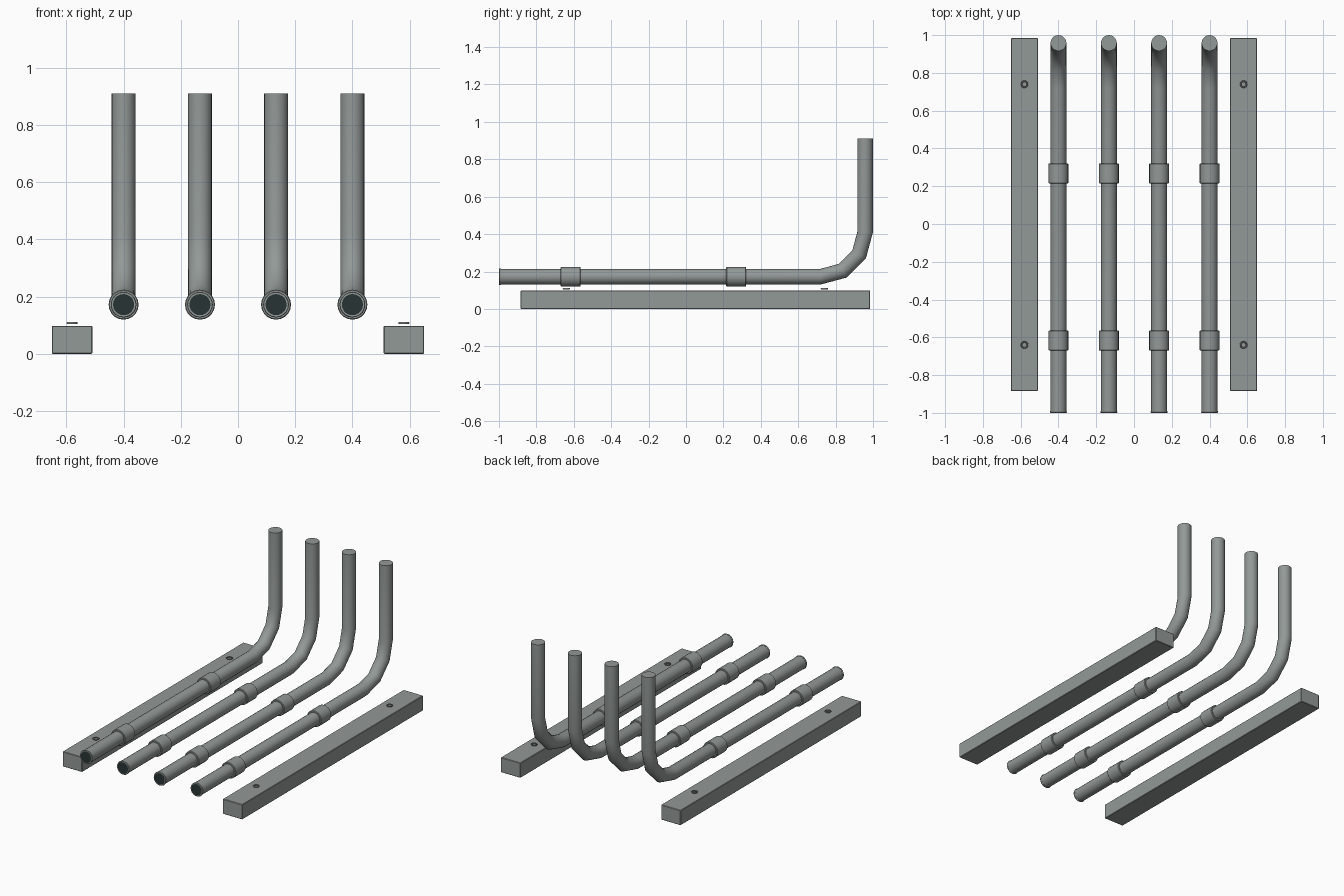
import bpy, bmesh, math
from mathutils import Vector

if "Cube" in bpy.data.objects:
    bpy.data.objects.remove(bpy.data.objects["Cube"])


def material(name, rgb):
    m = bpy.data.materials.new(name)
    m.diffuse_color = (*rgb, 1)
    m.use_nodes = True
    m.node_tree.nodes["Principled BSDF"].inputs["Base Color"].default_value = m.diffuse_color
    return m


STEEL = material("grey steel", (0.29, 0.32, 0.31))
DARK = material("dark pipe interior", (0.022, 0.034, 0.034))
SIDES = 20


def finish(bm, name, mat, smooth=True):
    bmesh.ops.recalc_face_normals(bm, faces=bm.faces)
    me = bpy.data.meshes.new(name)
    bm.to_mesh(me)
    bm.free()
    me.materials.append(mat)
    ob = bpy.data.objects.new(name, me)
    bpy.context.collection.objects.link(ob)
    if smooth:
        bpy.ops.object.select_all(action='DESELECT')
        ob.select_set(True)
        bpy.context.view_layer.objects.active = ob
        bpy.ops.object.shade_smooth_by_angle(angle=math.radians(40))
    return ob


def tube(name, x, stations, mat, cap_start=True, cap_end=True, closed=False):
    """Rings along a path in the YZ plane; a station is (y, z, tilt, radius)."""
    bm = bmesh.new()
    rings = []
    for y, z, tilt, r in stations:
        up = Vector((0, -math.sin(tilt), math.cos(tilt)))
        ring = []
        for i in range(SIDES):
            a = 2 * math.pi * i / SIDES
            ring.append(bm.verts.new(Vector((x + r * math.cos(a), y, z)) + up * r * math.sin(a)))
        rings.append(ring)
    pairs = list(zip(rings, rings[1:]))
    if closed:
        pairs.append((rings[-1], rings[0]))
    for a, b in pairs:
        for i in range(SIDES):
            j = (i + 1) % SIDES
            bm.faces.new((a[i], a[j], b[j], b[i]))
    if cap_start and not closed:
        bm.faces.new(rings[0])
    if cap_end and not closed:
        bm.faces.new(rings[-1])
    return finish(bm, name, mat)


R, Z, Y_BEND, BEND = 0.042, 0.172, 0.718, 0.24
for n, x in enumerate((-0.4, -0.133, 0.133, 0.4), 1):
    # bent pipe with a three-segment elbow
    path = [(-0.992, Z, 0, R)]
    for k in range(4):
        a = math.radians(30 * k)
        path.append((Y_BEND + BEND * math.sin(a), Z + BEND * (1 - math.cos(a)), a, R))
    path.append((Y_BEND + BEND, 0.91, math.pi / 2, R))
    tube(f"pipe_{n}", x, path, STEEL, cap_start=False)
    # raised lip round the open end
    lip = [(-1.0, Z, 0, 0.037), (-1.0, Z, 0, 0.043), (-0.996, Z, 0, 0.045),
           (-0.99, Z, 0, 0.043), (-0.99, Z, 0, 0.037)]
    tube(f"pipe_lip_{n}", x, lip, STEEL, closed=True)
    # dark opening
    tube(f"pipe_opening_{n}", x, [(-0.997, Z, 0, 0.0375), (-0.991, Z, 0, 0.0375)], DARK)
    # couplings
    for part, y in (("front", -0.617), ("rear", 0.268)):
        ring = [(y - 0.053, Z, 0, 0.0495), (y - 0.05, Z, 0, 0.0525),
                (y + 0.05, Z, 0, 0.0525), (y + 0.053, Z, 0, 0.0495)]
        tube(f"{part}_coupling_{n}", x, ring, STEEL)

for side, s in (("left", -1), ("right", 1)):
    # support rail with slightly softened edges
    bm = bmesh.new()
    bmesh.ops.create_cube(bm, size=1)
    for v in bm.verts:
        v.co = Vector((s * 0.58 + v.co.x * 0.142, 0.05 + v.co.y * 1.87, 0.049 + v.co.z * 0.098))
    bmesh.ops.bevel(bm, geom=bm.edges[:], offset=0.003, segments=1, affect='EDGES')
    finish(bm, f"{side}_rail", STEEL, smooth=False)
    # bolt rings above the rail
    for part, y in (("front", -0.64), ("rear", 0.74)):
        bpy.ops.mesh.primitive_torus_add(major_segments=16, minor_segments=6, major_radius=0.016,
                                         minor_radius=0.004, location=(s * 0.58, y, 0.108))
        ob = bpy.context.object
        ob.name = f"{side}_{part}_bolt_ring"
        ob.data.materials.append(STEEL)
        bpy.ops.object.shade_smooth_by_angle(angle=math.radians(60))
